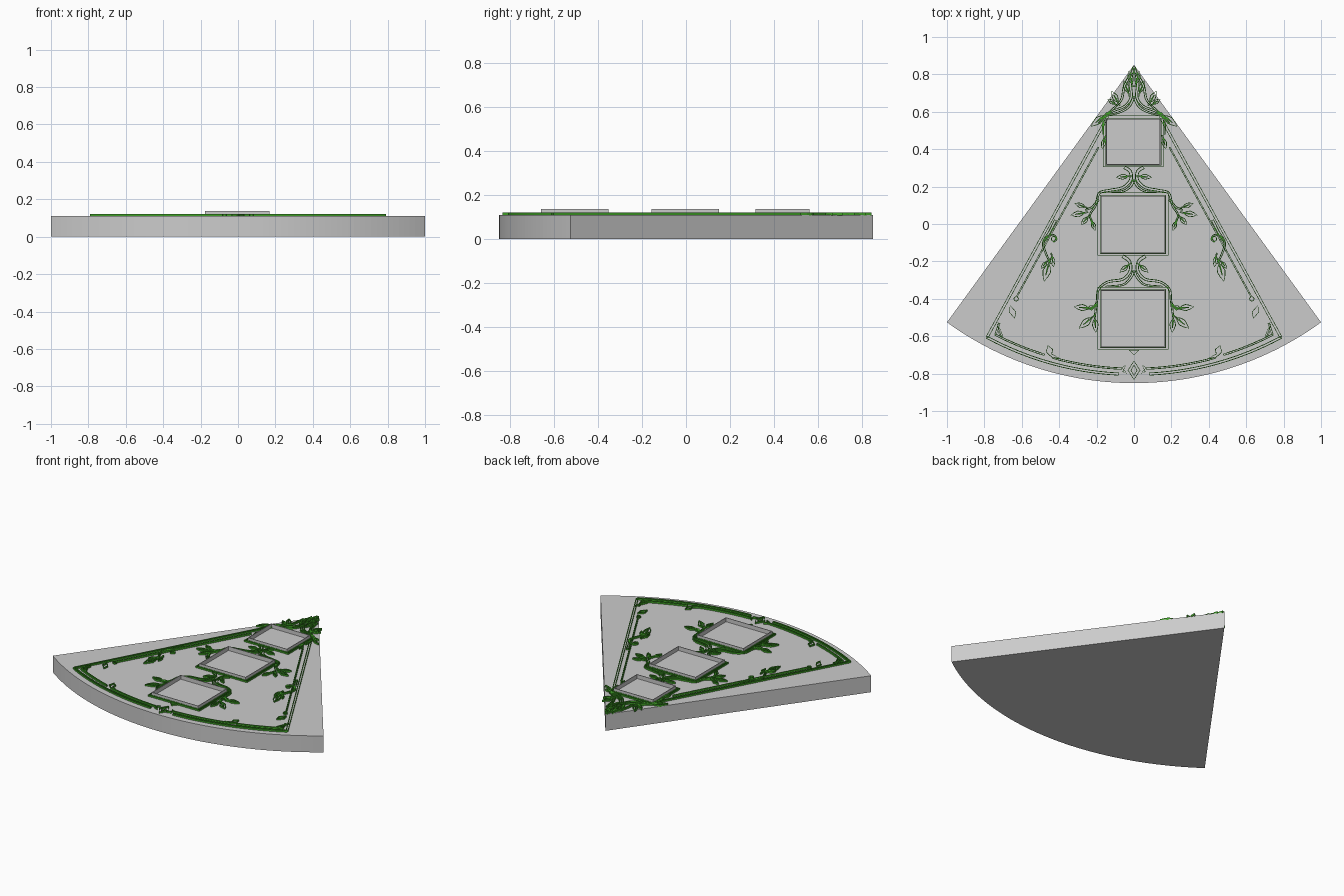
import bpy, bmesh, math
from mathutils import Vector

if "Cube" in bpy.data.objects:
    bpy.data.objects.remove(bpy.data.objects["Cube"])

R, HALF, TOP = 1.7013, math.radians(36), 0.11
APEX = Vector((0, 0.8507))
green = bpy.data.materials.new("vine_green")
green.diffuse_color = (0.05, 0.35, 0.02, 1)
green.use_nodes = True
green.node_tree.nodes["Principled BSDF"].inputs["Base Color"].default_value = green.diffuse_color


def new_object(name, bm, mat=None):
    me = bpy.data.meshes.new(name)
    bm.to_mesh(me)
    bm.free()
    ob = bpy.data.objects.new(name, me)
    bpy.context.collection.objects.link(ob)
    if mat:
        me.materials.append(mat)
    return ob


def walls(name, loops, z0, z1, thick, mat=None):
    """Raised outlines: each closed loop becomes a thin upright wall."""
    bm = bmesh.new()
    for loop in loops:
        lo = [bm.verts.new((p[0], p[1], z0)) for p in loop]
        hi = [bm.verts.new((p[0], p[1], z1)) for p in loop]
        for i in range(len(loop)):
            j = (i + 1) % len(loop)
            bm.faces.new((lo[i], lo[j], hi[j], hi[i]))
    ob = new_object(name, bm, mat)
    m = ob.modifiers.new("thickness", 'SOLIDIFY')
    m.thickness, m.offset = thick, 0
    return ob


def arc(r, a0, a1, n):
    return [APEX + r * Vector((math.sin(a0 + (a1 - a0) * i / n), -math.cos(a0 + (a1 - a0) * i / n)))
            for i in range(n + 1)]


def rect(x0, x1, y0, y1):
    return [(x0, y0), (x1, y0), (x1, y1), (x0, y1)]


def smooth(pts, n=6):
    p = [Vector(q) for q in pts]
    p = [2 * p[0] - p[1]] + p + [2 * p[-1] - p[-2]]
    out = []
    for i in range(1, len(p) - 2):
        a, b, c, d = p[i - 1:i + 3]
        for k in range(n):
            t = k / n
            out.append(0.5 * (2 * b + (c - a) * t + (2 * a - 5 * b + 4 * c - d) * t * t
                              + (3 * b - a - 3 * c + d) * t ** 3))
    return out + [p[-2]]


def ribbon(path, w0, w1=None):
    w1 = w0 if w1 is None else w1
    left, right = [], []
    for i, p in enumerate(path):
        d = (path[min(i + 1, len(path) - 1)] - path[max(i - 1, 0)]).normalized()
        w = (w0 + (w1 - w0) * i / (len(path) - 1)) / 2
        left.append(p + w * Vector((-d.y, d.x)))
        right.append(p - w * Vector((-d.y, d.x)))
    return left + right[::-1]


def leaf(x, y, deg, length, width=0.42):
    """Pointed leaf outline plus midrib, growing from (x, y)."""
    d = Vector((math.cos(math.radians(deg)), math.sin(math.radians(deg))))
    n, base = Vector((-d.y, d.x)), Vector((x, y))
    side = [(0, 0), (.2, .3), (.45, .5), (.7, .33), (1, 0)]
    up = [base + d * t * length + n * w * width * length for t, w in side]
    dn = [base + d * t * length - n * w * width * length for t, w in side[1:-1]]
    rib = [base - d * length * .25, base + d * length * .3, base + d * length * .65]
    return [up + dn[::-1], ribbon(rib, 0.006, 0.002)]


def ring(x, y, r, n=10):
    return [(x + r * math.cos(i * math.tau / n), y + r * math.sin(i * math.tau / n)) for i in range(n)]


def diamond(x, y, w, h, skew=0):
    return [(x - w, y), (x + skew, y - h), (x + w, y), (x - skew, y + h)]


def both(loops):
    return loops + [[(-p[0], p[1]) for p in reversed(l)] for l in loops]


def relief(name, loops):
    return walls(name, loops, TOP - 0.004, 0.121, 0.004, green)


# wedge slab
bm = bmesh.new()
face = bm.faces.new([bm.verts.new((p[0], p[1], 0)) for p in [APEX] + arc(R, -HALF, HALF, 64)])
ext = bmesh.ops.extrude_face_region(bm, geom=[face])
bmesh.ops.translate(bm, vec=(0, 0, TOP), verts=[v for v in ext["geom"] if isinstance(v, bmesh.types.BMVert)])
bmesh.ops.recalc_face_normals(bm, faces=bm.faces)
new_object("wedge_base", bm)

# three square card frames, each with a green surround
for name, (x0, x1, y0, y1) in {"upper": (-.147, .139, .318, .56), "middle": (-.175, .165, -.155, .148),
                               "lower": (-.175, .165, -.657, -.355)}.items():
    walls(name + "_frame", [rect(x0, x1, y0, y1)], TOP - .004, 0.137, 0.006)
    g = 0.018
    relief(name + "_frame_surround", [rect(x0 - g, x1 + g, y0 - .013, y1 + g), rect(x0 - .006, x1 + .006, y0 - .005, y1 + .006)])

# border lines: straight sides, double arc, corner pieces
V = Vector
border = [
    ribbon([V((.785, -.605)), V((.14, .575))], .012),
    ribbon([V((.625, -.385)), V((.19, .41))], .006),
    ring(.63, -.40, .012),
    diamond(.65, -.47, .018, .034, -.012),
    ribbon(arc(1.655, .05, .495, 24), .012),
    ribbon(arc(1.625, .04, .27, 12), .008),
    ribbon(arc(1.622, .30, .475, 10), .008),
    ribbon([V((.705, -.60)), V((.735, -.52)), V((.715, -.60))], .008),
    ribbon([V((.74, -.59)), V((.72, -.53))], .008),
    [(.395, -.72), (.43, -.72), (.47, -.685), (.46, -.65), (.435, -.67), (.44, -.695)],
]
relief("border_lines", both(border))

# centre jewel on the arc
relief("arc_jewel", [diamond(0, -.782, .032, .05), diamond(0, -.782, .016, .028)]
       + both([[(.035, -.80), (.065, -.77), (.045, -.755), (.06, -.79)]])
       + [[(-.025, -.675), (0, -.70), (.025, -.675)]])

# apex vines
apex = [ribbon(smooth(p), w, .006) for p, w in [
    ([(0, .84), (.02, .76), (.015, .68), (.05, .63), (.12, .60), (.16, .56), (.165, .48)], .014),
    ([(.0, .68), (.025, .63), (.07, .60), (.13, .583)], .012),
    ([(.0, .83), (.05, .74), (.07, .66), (.14, .59), (.19, .54)], .012)]]
for args in [(.03, .70, 70, .07), (.01, .75, 75, .07), (.085, .65, 60, .07), (.10, .64, 35, .05),
             (.16, .58, -40, .09), (.155, .46, -75, .06)]:
    apex += leaf(*args)
relief("apex_vines", both(apex))

# vines flowing onto the middle frame
mid = [ribbon(smooth(p), w, .006) for p, w in [
    ([(.05, .303), (.02, .28), (.018, .235), (.06, .195), (.13, .18), (.185, .165), (.205, .10), (.235, .05), (.225, .01)], .016),
    ([(.0, .235), (.02, .20), (.06, .175), (.12, .172)], .012),
    ([(.19, .13), (.225, .09), (.26, .075)], .010)]]
for args in [(.03, .255, -5, .065), (.26, .09, 20, .06), (.265, .06, -10, .075), (.245, .04, -50, .06),
             (.225, .015, -110, .055)]:
    mid += leaf(*args)
relief("middle_vines", both(mid))

# vines flowing onto the lower frame
low = [ribbon(smooth(p), w, .006) for p, w in [
    ([(.06, -.172), (.025, -.20), (.02, -.25), (.06, -.295), (.14, -.31), (.19, -.35), (.2, -.42), (.23, -.46)], .016),
    ([(.0, -.25), (.02, -.29), (.06, -.325), (.15, -.335)], .012),
    ([(.2, -.42), (.205, -.46), (.21, -.5)], .010)]]
for args in [(.03, -.22, -40, .06), (.24, -.45, 5, .08), (.21, -.44, -20, .05), (.225, -.50, -40, .09),
             (.21, -.505, -95, .075)]:
    low += leaf(*args)
relief("lower_vines", both(low))

# curling tendrils along the slanted sides
side = [ribbon(smooth(p), w, .006) for p, w in [
    ([(.42, .02), (.45, -.04), (.485, -.10), (.47, -.16), (.445, -.21)], .012),
    ([(.485, -.10), (.46, -.065), (.43, -.06), (.415, -.08), (.43, -.095)], .008)]]
side += [ring(.428, -.08, .014)]
for args in [(.44, -.17, -100, .06), (.455, -.21, -75, .10), (.465, -.20, -50, .05)]:
    side += leaf(*args)
relief("side_tendrils", both(side))
